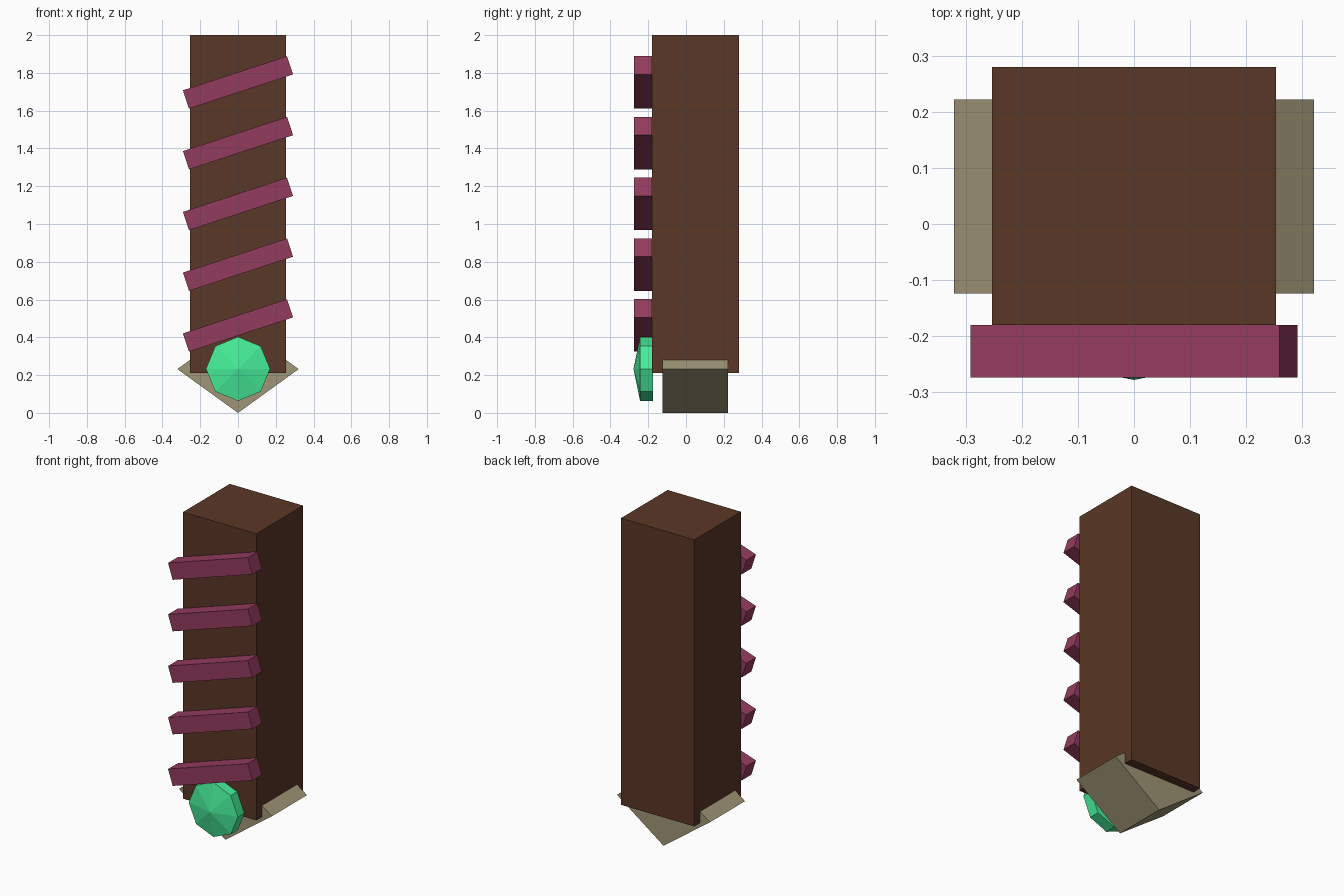
import bpy, bmesh
from math import radians, sin, cos, pi

if "Cube" in bpy.data.objects:
    bpy.data.objects.remove(bpy.data.objects["Cube"])


def material(name, rgb):
    m = bpy.data.materials.new(name)
    m.diffuse_color = (*[(c / 255) ** 2.2 for c in rgb], 1)
    m.use_nodes = True
    m.node_tree.nodes["Principled BSDF"].inputs["Base Color"].default_value = m.diffuse_color
    return m


def extrude_profile(name, profile, y0, y1, mat, apex_y=None):
    """Extrude an (x, z) outline from y0 (front) to y1; optional pointed front."""
    bm = bmesh.new()
    front = [bm.verts.new((x, y0, z)) for x, z in profile]
    back = [bm.verts.new((x, y1, z)) for x, z in profile]
    n = len(profile)
    bm.faces.new(back)
    if apex_y is None:
        bm.faces.new(front)
    else:
        cx, cz = (sum(p[k] for p in profile) / n for k in (0, 1))
        tip = bm.verts.new((cx, apex_y, cz))
    for i in range(n):
        j = (i + 1) % n
        bm.faces.new((front[i], front[j], back[j], back[i]))
        if apex_y is not None:
            bm.faces.new((front[i], front[j], tip))
    bmesh.ops.recalc_face_normals(bm, faces=bm.faces)
    mesh = bpy.data.meshes.new(name)
    bm.to_mesh(mesh)
    bm.free()
    mesh.materials.append(mat)
    ob = bpy.data.objects.new(name, mesh)
    bpy.context.collection.objects.link(ob)
    return ob


def rectangle(width, height, cz, angle=0):
    c, s = cos(angle), sin(angle)
    corners = [(-1, -1), (1, -1), (1, 1), (-1, 1)]
    return [(c * a * width / 2 - s * b * height / 2,
             cz + s * a * width / 2 + c * b * height / 2) for a, b in corners]


brown = material("leather", (90, 58, 43))
wine = material("wrap", (146, 62, 94))
tan = material("brass", (158, 148, 118))
green = material("gem", (72, 236, 152))

# Grip block
extrude_profile("grip", rectangle(0.506, 1.79, 1.105), -0.18, 0.28, brown)

# Slanted wrap bands on the front face
for i in range(5):
    extrude_profile(f"wrap_band_{i + 1}",
                    rectangle(0.58, 0.102, 0.463 + 0.3217 * i, radians(18.2)),
                    -0.274, -0.18, wine)

# Diamond end cap, its upper half buried in the grip
extrude_profile("end_cap", [(-0.321, 0.232), (0, 0), (0.321, 0.232), (0, 0.464)],
                -0.124, 0.222, tan)

# Eight-sided gem with a shallow pointed front
extrude_profile("gem", [(0.17 * sin(i * pi / 4), 0.233 + 0.17 * cos(i * pi / 4))
                        for i in range(8)], -0.243, -0.174, green, apex_y=-0.278)
